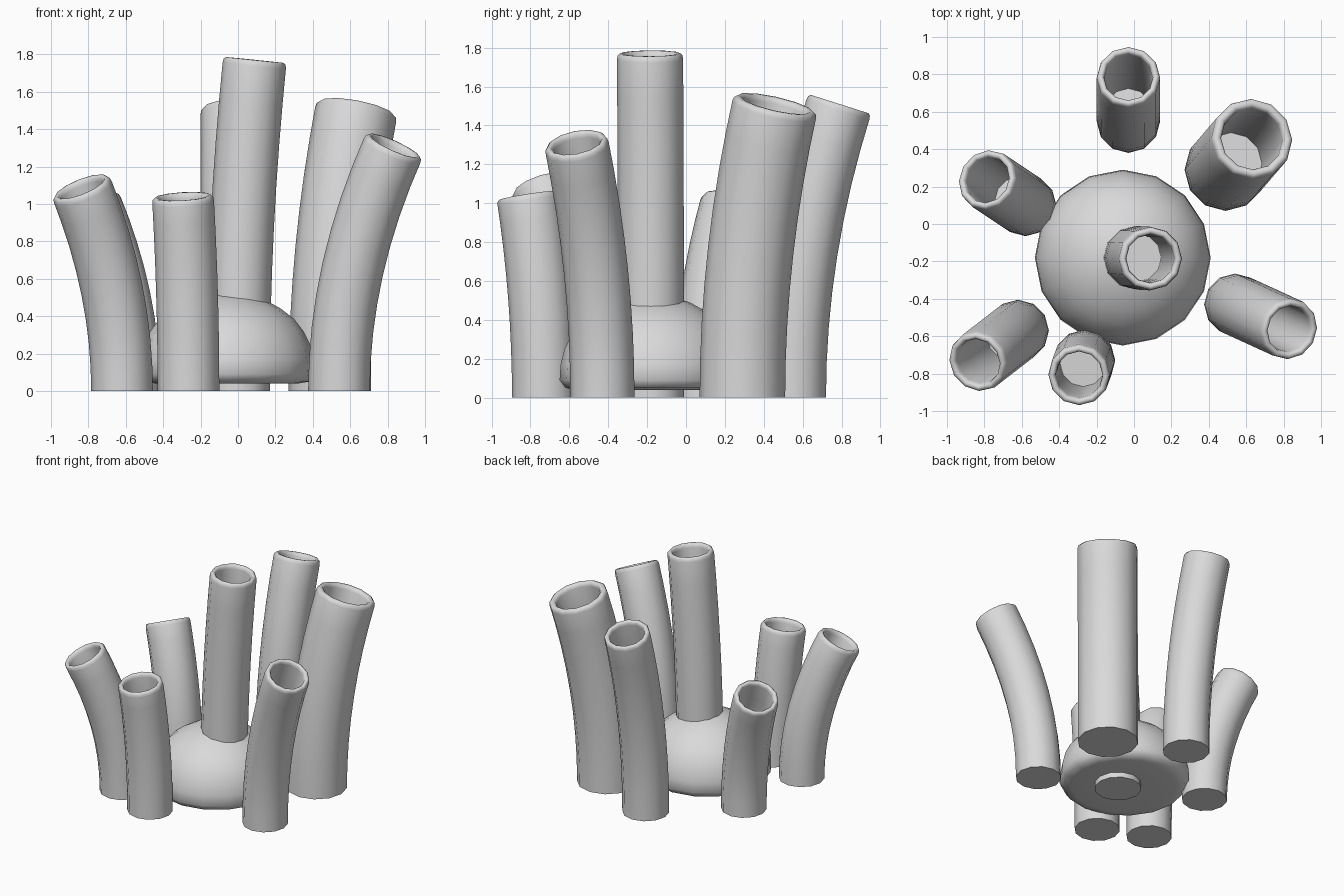
import bpy, bmesh, math
from mathutils import Vector

if "Cube" in bpy.data.objects:
    bpy.data.objects.remove(bpy.data.objects["Cube"], do_unlink=True)

GREY = (0.7, 0.7, 0.7, 1.0)
mat = bpy.data.materials.new("plain grey")
mat.use_nodes = True
mat.diffuse_color = GREY
mat.node_tree.nodes["Principled BSDF"].inputs["Base Color"].default_value = GREY


def skin(name, rings, sides, angle):
    """Join a list of (centre, axis, radius) rings into a closed smooth skin."""
    bm = bmesh.new()
    loops = []
    for centre, axis, radius in rings:
        turn = Vector((0, 0, 1)).rotation_difference(axis)
        loop = []
        for i in range(sides):
            a = math.tau * i / sides
            spoke = Vector((math.cos(a), math.sin(a), 0)) * radius
            loop.append(bm.verts.new(centre + turn @ spoke))
        loops.append(loop)
    for low, high in zip(loops, loops[1:]):
        for i in range(sides):
            j = (i + 1) % sides
            bm.faces.new((low[i], low[j], high[j], high[i]))
    bm.faces.new(loops[0][::-1])
    bm.faces.new(loops[-1])
    bmesh.ops.recalc_face_normals(bm, faces=bm.faces)
    mesh = bpy.data.meshes.new(name)
    bm.to_mesh(mesh)
    bm.free()
    mesh.materials.append(mat)
    obj = bpy.data.objects.new(name, mesh)
    bpy.context.collection.objects.link(obj)
    bpy.ops.object.select_all(action='DESELECT')
    obj.select_set(True)
    bpy.context.view_layer.objects.active = obj
    bpy.ops.object.shade_smooth_by_angle(angle=math.radians(angle))
    return obj


def tube(name, base, top, height, radius):
    """Hollow tube that starts upright and leans further out as it rises."""
    foot = Vector((*base, 0))
    lean = Vector((*top, 0)) - foot

    def ring(t, r, lift=0.0):
        axis = (lean * 2 * t + Vector((0, 0, height))).normalized()
        centre = foot + lean * t * t + Vector((0, 0, height * t))
        return centre + axis * lift, axis, radius * r

    steps = 8
    rings = [ring(i / steps, 1) for i in range(steps)]
    # rounded lip
    rings += [ring(1, r, lift) for r, lift in
              ((1, -0.03), (0.98, -0.01), (0.92, 0), (0.84, 0), (0.78, -0.01), (0.76, -0.03))]
    # inner wall down to the floor
    rings += [ring(t, 0.75) for t in (0.85, 0.7, 0.58, 0.45)]
    return skin(name, rings, 12, 50)


# Ring of leaning tubes and the tall central one
tube("back_tube", (-0.03, 0.55), (-0.03, 0.79), 1.51, 0.17)
tube("back_left_tube", (0.49, 0.29), (0.635, 0.46), 1.51, 0.22)
tube("front_left_tube", (0.54, -0.43), (0.835, -0.565), 1.31, 0.165)
tube("front_tube", (-0.265, -0.73), (-0.295, -0.81), 1.04, 0.165)
tube("front_right_tube", (-0.62, -0.57), (-0.84, -0.74), 1.09, 0.165)
tube("back_right_tube", (-0.58, 0.10), (-0.79, 0.24), 1.0, 0.165)
tube("centre_tube", (0, -0.18), (0.09, -0.185), 1.77, 0.17)

# Domed body around the central tube
profile = [(0.2, 0.04), (0.38, 0.04), (0.44, 0.05), (0.47, 0.09), (0.465, 0.17), (0.445, 0.25),
           (0.41, 0.32), (0.36, 0.385), (0.29, 0.44), (0.2, 0.49), (0.1, 0.52), (0.01, 0.53)]
up = Vector((0, 0, 1))
skin("dome_body", [(Vector((-0.06, -0.18, z)), up, r) for r, z in profile], 16, 60)
